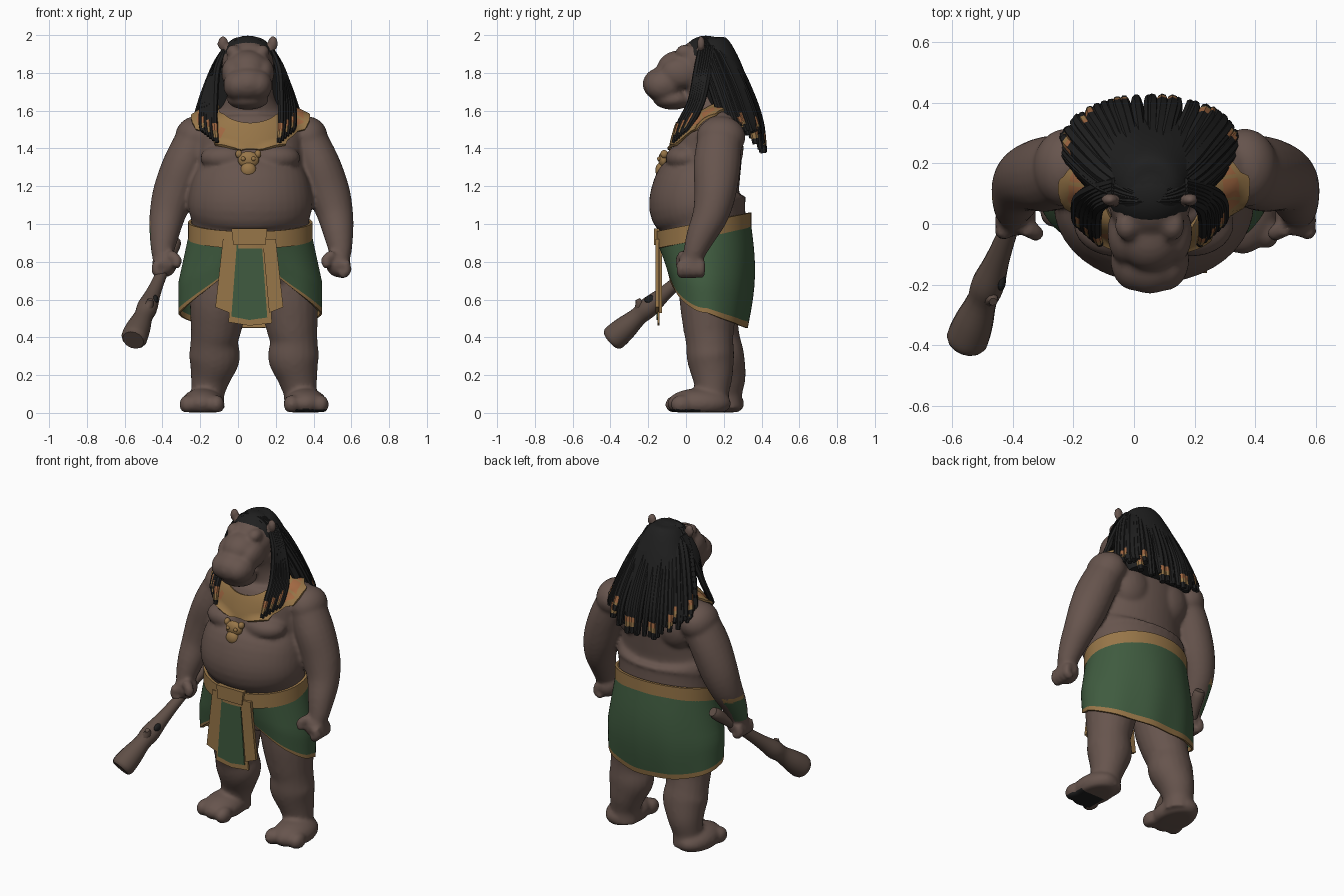
import bpy, bmesh, random
from math import sin, cos, pi, radians
from mathutils import Vector, Matrix

random.seed(4)
if "Cube" in bpy.data.objects:
    bpy.data.objects.remove(bpy.data.objects["Cube"], do_unlink=True)


def material(name, *rgb):
    mat = bpy.data.materials.new(name)
    mat.use_nodes = True
    mat.diffuse_color = (*rgb, 1)
    mat.node_tree.nodes["Principled BSDF"].inputs["Base Color"].default_value = (*rgb, 1)
    return mat


skin = material("skin brown", .135, .09, .075)
wood = material("club wood", .115, .078, .062)
black = material("hair black", .014, .014, .014)
green = material("cloth green", .05, .105, .05)
gold = material("gold", .31, .18, .065)
orange = material("orange", .36, .14, .055)

BODY, LEGS, HEAD = .065, .085, .052   # middle x of each region
AROUND = 96                           # faces around each ring-shaped band


def finish(bm, name, mats, rule=None, mods=(), angle=50):
    """Turn a bmesh into a shaded object, apply modifiers, colour faces by rule."""
    bmesh.ops.recalc_face_normals(bm, faces=bm.faces)
    mesh = bpy.data.meshes.new(name)
    bm.to_mesh(mesh)
    bm.free()
    obj = bpy.data.objects.new(name, mesh)
    bpy.context.scene.collection.objects.link(obj)
    for mat in mats:
        mesh.materials.append(mat)
    bpy.ops.object.select_all(action='DESELECT')
    obj.select_set(True)
    bpy.context.view_layer.objects.active = obj
    for kind, settings in mods:
        mod = obj.modifiers.new(kind.title(), kind)
        for key, value in settings.items():
            setattr(mod, key, value)
    if mods:
        bpy.ops.object.convert(target='MESH')
    bpy.ops.object.shade_smooth_by_angle(angle=radians(angle))
    if rule:
        for face in obj.data.polygons:
            face.material_index = rule(face.center, face.normal)
    return obj


def ball(bm, x, y, z, rx, ry, rz):
    bmesh.ops.create_uvsphere(bm, u_segments=24, v_segments=16, radius=1,
                              matrix=Matrix.LocRotScale(Vector((x, y, z)), None, Vector((rx, ry, rz))))


def sweep(bm, points, sides=20, steps=4):
    """Closed tube through (x, y, z, radius[, second radius]) points, smoothly interpolated."""
    pts = [Vector(p if len(p) == 5 else (*p, p[3])) for p in points]
    pts = [pts[0], *pts, pts[-1]]
    path = []
    for a, b, c, d in zip(pts, pts[1:], pts[2:], pts[3:]):
        for i in range(steps):
            t = i / steps
            path.append((b * 2 + (c - a) * t + (a * 2 - b * 5 + c * 4 - d) * t ** 2
                         + (b * 3 - a - c * 3 + d) * t ** 3) / 2)
    path.append(pts[-1])
    rings, u = [], None
    for i, p in enumerate(path):
        ahead, behind = path[min(i + 1, len(path) - 1)], path[max(i - 1, 0)]
        t = Vector((ahead - behind)[:3]).normalized()
        if u is None:
            u = Vector((1, 0, 0)) if abs(t.x) < .8 else Vector((0, 1, 0))
        u = (u - t * u.dot(t)).normalized()
        v = t.cross(u)
        turn = [2 * pi * k / sides for k in range(sides)]
        rings.append([bm.verts.new(Vector(p[:3]) + u * p[3] * cos(a) + v * p[4] * sin(a)) for a in turn])
    faces = [bm.faces.new(rings[0]), bm.faces.new(rings[-1])]
    for low, high in zip(rings, rings[1:]):
        for k in range(sides):
            n = (k + 1) % sides
            faces.append(bm.faces.new((low[k], low[n], high[n], high[k])))
    return faces


def band(point, rows, paint=lambda a, row: 0):
    """Open ring surface; point(angle, t) gives positions, angle 0 faces the front."""
    bm = bmesh.new()
    turn = [2 * pi * k / AROUND for k in range(AROUND)]
    grid = [[bm.verts.new(point(a, t)) for a in turn] for t in rows]
    for row, (low, high) in enumerate(zip(grid, grid[1:])):
        for k, a in enumerate(turn):
            n = (k + 1) % AROUND
            bm.faces.new((low[k], low[n], high[n], high[k])).material_index = paint(a, row)
    return bm


def plate(name, outline, y, depth, mat):
    """Extruded front-facing polygon given as (x, z) pairs."""
    bm = bmesh.new()
    face = bm.faces.new([bm.verts.new((x, y, z)) for x, z in outline])
    new = bmesh.ops.extrude_face_region(bm, geom=[face])["geom"]
    bmesh.ops.translate(bm, vec=(0, depth, 0), verts=[g for g in new if isinstance(g, bmesh.types.BMVert)])
    finish(bm, name, [mat], angle=30)


# Body: overlapping volumes fused into one skin
bm = bmesh.new()
torso = [(.72, .12, .31, .2), (.85, .1, .32, .21), (1, .09, .31, .228), (1.1, .065, .33, .26),
         (1.2, .068, .316, .238), (1.29, .1, .285, .192), (1.4, .115, .28, .185),
         (1.5, .13, .27, .17), (1.58, .145, .18, .135), (1.68, .12, .125, .12), (1.78, .09, .12, .12)]
sweep(bm, [(BODY, y, z, rx, ry) for z, y, rx, ry in torso], 40)
for s in (1, -1):
    def side(points, mid, dy=0):
        return [(mid + s * p[0], p[1] + dy * max(0, min(1, 1.6 - p[2] * 2.8)), *p[2:]) for p in points]
    # chest, shoulder slope, shoulder blade
    for p in side([(.125, .0, 1.35, .14, .108, .075), (.16, .18, 1.54, .15, .11, .07),
                   (.14, .21, 1.4, .13, .095, .14)], BODY):
        ball(bm, *p)
    # arm, hand, fingers, thumb
    arm = BODY if s > 0 else BODY + .012
    for p in side([(.3, .185, 1.46, .11, .13, .11), (.465, .03, .79, .066, .07, .072)], arm):
        ball(bm, *p)
    sweep(bm, side([(.29, .18, 1.47, .105, .115), (.36, .165, 1.32, .113, .125), (.415, .155, 1.17, .112),
                    (.45, .13, 1.05, .096), (.468, .08, .94, .078), (.476, .045, .85, .06),
                    (.468, .03, .79, .05)], arm))
    for i in range(4):
        y = -.025 + .034 * i
        sweep(bm, side([(.5, y, .8, .027), (.51, y, .75, .026), (.475, y, .727, .022)], arm), 10)
    sweep(bm, side([(.44, -.01, .84, .03), (.4, -.03, .81, .027), (.408, -.035, .77, .022)], arm), 10)
    # leg, knee, foot, toes
    dy = 0 if s > 0 else .07
    sweep(bm, side([(.165, .12, .78, .16), (.185, .12, .6, .155), (.2, .12, .46, .137),
                    (.21, .125, .38, .126), (.21, .13, .29, .135, .125), (.23, .14, .19, .107), (.245, .14, .1, .088),
                    (.245, .14, .02, .09)], LEGS, dy))
    for p in side([(.2, .065, .46, .09, .08, .075), (.273, .07, .05, .114, .17, .08)], LEGS, dy):
        ball(bm, *p)
    for i in range(3):
        ball(bm, *side([(.2 + .076 * i, -.05 + .014 * i, .045, .044, .06, .05)], LEGS, dy)[0])
    # brow, cheek, lip, ear
    for p in side([(.075, -.005, 1.91, .04, .05, .04), (.085, -.03, 1.8, .055, .1, .08),
                   (.05, -.12, 1.735, .08, .1, .083), (.132, .08, 1.955, .03, .022, .042)], HEAD):
        ball(bm, *p)
# Skull, bridge, muzzle, jaw
for y, z, rx, ry, rz in [(.08, 1.85, .138, .135, .128), (-.03, 1.82, .115, .125, .1),
                         (-.12, 1.74, .115, .11, .092), (-.07, 1.66, .112, .105, .055)]:
    ball(bm, HEAD, y, z, rx, ry, rz)
for v in bm.verts:
    v.co.z = max(v.co.z, .003)


def body_rule(c, n):
    # armguard on the outer right forearm, dark sole under the left toes
    if c.x < -.3 and .83 < c.z < 1.01 and n.x < -.3 and n.y > -.3:
        return 1 if c.z < .985 else 2
    return 3 if c.z < .02 and c.x > .3 and c.y < .08 and n.z < -.5 else 0


body = finish(bm, "body", [skin, green, gold, black], body_rule, [
    ('REMESH', dict(mode='VOXEL', voxel_size=.012)),
    ('SMOOTH', dict(factor=.5, iterations=5))], angle=80)

# Hair: underlying mass
bm = bmesh.new()
sweep(bm, [(HEAD, y, z, rx, ry) for y, z, rx, ry in [
    (.11, 1.992, .03, .03), (.115, 1.96, .1, .1), (.15, 1.85, .158, .13), (.21, 1.7, .22, .13),
    (.26, 1.55, .25, .12), (.285, 1.46, .22, .1)]], 40)
ball(bm, HEAD, .105, 1.87, .142, .13, .127)
finish(bm, "hair_mass", [black])

# Hair: locks, some with beaded ends
bm = bmesh.new()


def lock(points, beads):
    tip = points[-1][2]
    for f in sweep(bm, points, 7, 6):
        h = f.calc_center_median().z - tip
        if beads and .035 < h < .1:
            f.material_index = 1 if h < .06 else 2


count = 38
for i in range(count):
    a = (i / (count - 1) - .5) * 3.9 + random.uniform(-.04, .04)
    x, y, r = sin(a), cos(a), random.uniform(.016, .026)
    tip = 1.38 + .12 * x * x + random.uniform(-.02, .05)
    lock([(HEAD + .01 * x, .085 + .02 * y, 1.982, .011), (HEAD + .08 * x, .1 + .07 * y, 1.96, .016),
          (HEAD + .155 * x, .135 + .12 * y, 1.86, r), (HEAD + .225 * x, .195 + .14 * y, 1.7, r),
          (HEAD + .275 * x, .25 + .14 * y, 1.54, r), (HEAD + .285 * x, .27 + .145 * y, tip, r * .7)], i % 5 < 2)
for s in (1, -1):
    for i in range(6):
        y = .012 * i
        lock([(HEAD + s * .115, .08 + y, 1.94, .013), (HEAD + s * (.163 + .003 * i), .06 + y, 1.82, .02),
              (HEAD + s * (.175 + .012 * i), .025 + y, 1.65, .018),
              (HEAD + s * (.175 + .014 * i), -.035 + y, 1.53, .016),
              (HEAD + s * (.165 + .014 * i), -.065 + y, 1.43 + .012 * i, .012)], i % 2 == 0)
finish(bm, "hair_locks", [black, gold, orange])


# Broad collar hugging the shoulders, orange inlay at the sides
def collar_point(a, t):
    return (BODY + sin(a) * (.17 + .15 * t), .12 - cos(a) * (.16 + .07 * t),
            1.62 - .02 * t - cos(a) * (.09 + .11 * t))


def collar_paint(a, row):
    return int(-.6 < cos(a) < .82 and 4 <= row <= 7 and int(a * 12) % 5 > 0)


finish(band(collar_point, [i / 10 for i in range(11)], collar_paint), "collar", [gold, orange], None, [
    ('SHRINKWRAP', dict(target=body, offset=.012, wrap_mode='ABOVE_SURFACE')),
    ('SOLIDIFY', dict(thickness=.014, offset=0))])

# Animal-head pendant
bm = bmesh.new()
ball(bm, .055, -.118, 1.34, .056, .028, .045)
ball(bm, .055, -.132, 1.285, .042, .03, .042)
for s in (1, -1):
    ball(bm, .055 + s * .05, -.115, 1.37, .018, .02, .022)
    ball(bm, .055 + s * .027, -.142, 1.345, .012, .011, .012)
finish(bm, "pendant", [gold])


# Wrapped skirt with gold hem
def waist(a):
    return 1.01 - .05 * cos(a)


def skirt_point(a, t):
    f = cos(a)
    hem = .53 + (.19 * f * f + .08 * f ** 12 if f > 0 else .08 * f)
    top = waist(a) - .06
    swell = .03 * sin(pi * t) * max(0, -f) + .004 * t * sin(9 * a)
    wide = .318 + .057 * min(1, t * 1.6)
    return (BODY + sin(a) * wide, .095 + .015 * t - f * (.243 - .034 * t + swell), top + (hem - top) * t)


finish(band(skirt_point, [i / 10 for i in range(10)] + [.94, 1], lambda a, row: row // 10),
       "skirt", [green, gold], None, [('SOLIDIFY', dict(thickness=.012, offset=0))])

# Belt
finish(band(lambda a, t: (BODY + sin(a) * .321, .092 - cos(a) * .246, waist(a) - .09 * t), [0, .33, .67, 1]),
       "belt", [gold], None, [('SOLIDIFY', dict(thickness=.016, offset=0))])

# Front apron, hanging sashes and knot
plate("apron_border", [(-.03, .92), (.15, .92), (.18, .475), (.06, .462), (-.05, .48)], -.152, .012, gold)
plate("apron_panel", [(-.005, .91), (.125, .91), (.155, .505), (.06, .492), (-.035, .51)], -.157, .006, green)
plate("right_sash", [(-.08, .92), (-.02, .92), (-.045, .53), (-.12, .56)], -.146, .02, gold)
plate("left_sash", [(.13, .92), (.2, .92), (.24, .56), (.165, .53)], -.162, .02, gold)
plate("belt_knot", [(-.035, .975), (.155, .975), (.145, .89), (-.025, .89)], -.17, .03, gold)

# Club with a stub and a dark hollow
bm = bmesh.new()
tip, grip = Vector((-.555, -.395, .385)), Vector((-.33, .2, .91))
sweep(bm, [(*tip.lerp(grip, t), r) for t, r in [
    (0, .058), (.03, .07), (.12, .065), (.24, .05), (.33, .055), (.45, .042), (.6, .033), (.8, .03),
    (.95, .036), (1, .028)]], 14)
knot = tip.lerp(grip, .25)
sweep(bm, [(*knot, .035), (*(knot + Vector((.03, 0, .06))), .022), (*(knot + Vector((.035, -.01, .085))), .014)], 8)
finish(bm, "club", [wood])
bm = bmesh.new()
hollow = tip.lerp(grip, .37)
ball(bm, hollow.x + .034, hollow.y - .01, hollow.z + .02, .016, .035, .024)
finish(bm, "club_hollow", [black])
